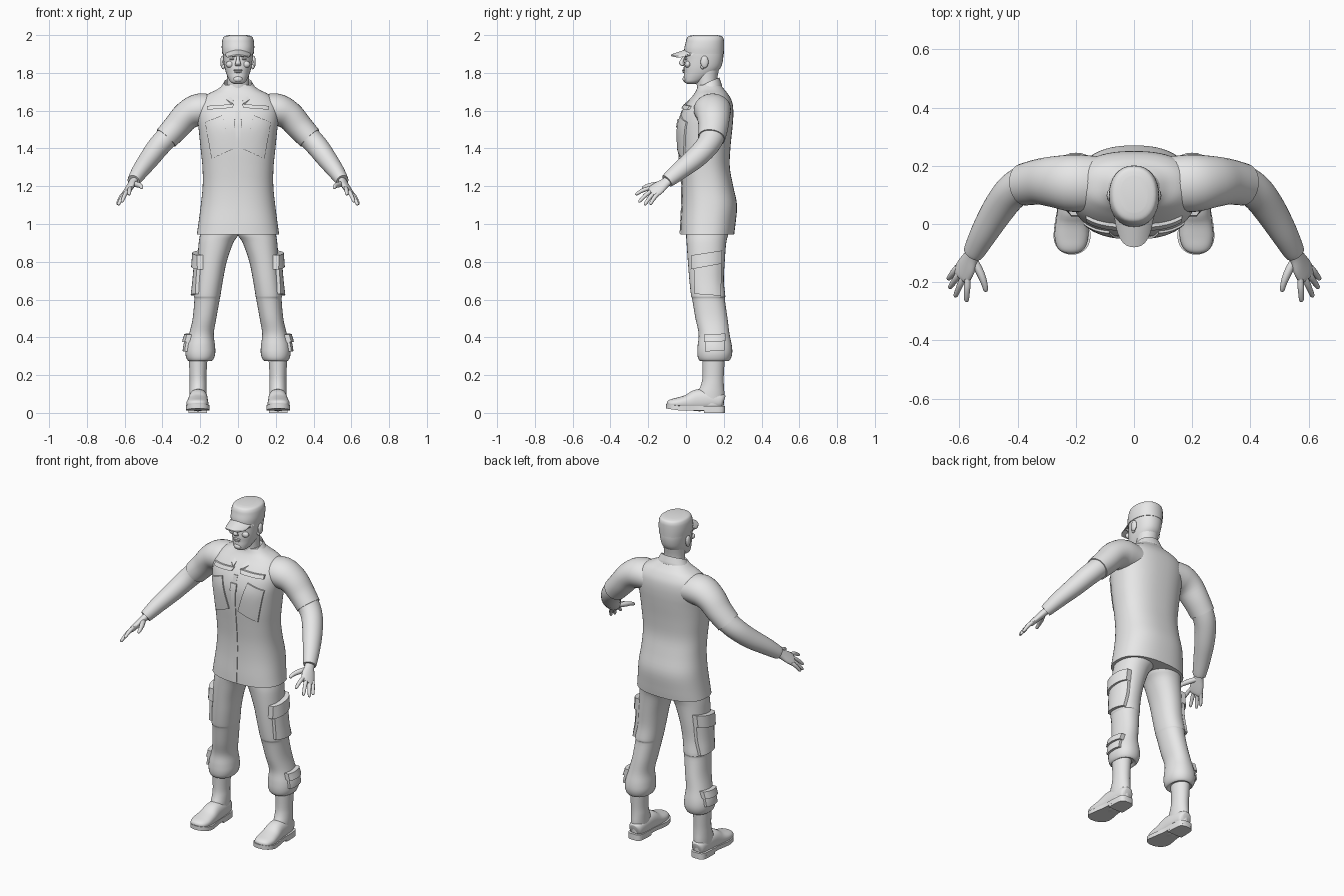
import bpy, bmesh, math
from mathutils import Vector
from mathutils.bvhtree import BVHTree

if "Cube" in bpy.data.objects:
    bpy.data.objects.remove(bpy.data.objects["Cube"])

grey = bpy.data.materials.new("plain grey")
grey.diffuse_color = (0.8, 0.8, 0.8, 1)
grey.use_nodes = True
grey.node_tree.nodes["Principled BSDF"].inputs["Base Color"].default_value = grey.diffuse_color
X, Y, Z = Vector((1, 0, 0)), Vector((0, 1, 0)), Vector((0, 0, 1))


def finish(name, bm, mirror=False, angle=40):
    bmesh.ops.recalc_face_normals(bm, faces=bm.faces[:])
    me = bpy.data.meshes.new(name)
    bm.to_mesh(me)
    bm.free()
    me.materials.append(grey)
    me.shade_smooth()
    me.set_sharp_from_angle(angle=math.radians(angle))
    ob = bpy.data.objects.new(name, me)
    bpy.context.collection.objects.link(ob)
    if mirror:
        ob.modifiers.new("mirror", 'MIRROR').use_mirror_merge = False
    return ob


def smooth_rows(rows, k):
    """Catmull-Rom interpolation of parameter rows."""
    out = []
    for i in range(len(rows) - 1):
        p0, p1, p2, p3 = (rows[max(0, min(len(rows) - 1, i + d))] for d in (-1, 0, 1, 2))
        for s in range(k):
            t = s / k
            out.append([0.5 * (2 * b + (c - a) * t + (2 * a - 5 * b + 4 * c - d) * t * t
                               + (3 * b - a - 3 * c + d) * t ** 3)
                        for a, b, c, d in zip(p0, p1, p2, p3)])
    return out + [list(rows[-1])]


def loft(name, rows, side=None, n=32, k=4, power=2.0, mirror=False):
    """Rows are (x, y, z, ra, rb). Rings lie flat, or follow the path if side is given."""
    rows = smooth_rows(rows, k)
    pts = [Vector(r[:3]) for r in rows]
    bm = bmesh.new()
    rings = []
    for i, r in enumerate(rows):
        a, b = X, Y
        if side is not None:
            t = (pts[min(i + 1, len(pts) - 1)] - pts[max(i - 1, 0)]).normalized()
            a = (side - t * side.dot(t)).normalized()
            b = t.cross(a)
        ring = []
        for j in range(n):
            c, s = math.cos(2 * math.pi * j / n), math.sin(2 * math.pi * j / n)
            u = math.copysign(abs(c) ** (2 / power), c) * max(r[3], 0.001)
            v = math.copysign(abs(s) ** (2 / power), s) * max(r[4], 0.001)
            ring.append(bm.verts.new(pts[i] + a * u + b * v))
        rings.append(ring)
    for r0, r1 in zip(rings, rings[1:]):
        for j in range(n):
            bm.faces.new((r0[j], r0[(j + 1) % n], r1[(j + 1) % n], r1[j]))
    bm.faces.new(rings[0])
    bm.faces.new(rings[-1])
    return finish(name, bm, mirror)


def stack(rows):
    """(z, y_front, y_back, half_width) -> flat loft rows."""
    return [(0, (f + b) / 2, z, w, (b - f) / 2) for z, f, b, w in rows]


def sheet(name, fn, nu, nv, push, mirror=False):
    """Grid surface fn(u, v), thickened by the vector push."""
    bm = bmesh.new()
    g = [[bm.verts.new(fn(i / nu, j / nv)) for j in range(nv + 1)] for i in range(nu + 1)]
    for i in range(nu):
        for j in range(nv):
            bm.faces.new((g[i][j], g[i + 1][j], g[i + 1][j + 1], g[i][j + 1]))
    ext = bmesh.ops.extrude_face_region(bm, geom=bm.faces[:], use_keep_orig=True)
    bmesh.ops.translate(bm, verts=[v for v in ext["geom"] if isinstance(v, bmesh.types.BMVert)], vec=push)
    return finish(name, bm, mirror)


def patch(name, target, quad, axis, thick, mirror=True):
    """Cloth plate laid onto target; quad is four (h, z) corners seen along axis."""
    me = target.data
    tree = BVHTree.FromPolygons([v.co for v in me.vertices], [p.vertices[:] for p in me.polygons])
    ray = Y if axis == 'y' else -X
    q = [Vector(c) for c in quad]

    def fn(u, v):
        h, z = q[0].lerp(q[1], u).lerp(q[3].lerp(q[2], u), v)
        start = Vector((h, -1, z)) if axis == 'y' else Vector((1, h, z))
        hit = tree.ray_cast(start, ray)[0] or tree.find_nearest(start)[0]
        return hit - ray * thick
    return sheet(name, fn, 8, 8, ray * (thick + 0.006), mirror)


def ball(name, loc, size, mirror=False):
    bm = bmesh.new()
    bmesh.ops.create_uvsphere(bm, u_segments=16, v_segments=10, radius=1)
    for v in bm.verts:
        v.co = Vector(loc) + Vector([a * b for a, b in zip(v.co, size)])
    return finish(name, bm, mirror)


# jacket body
jacket = loft("jacket", stack([
    (.945, -.03, .255, .218), (1.0, -.028, .262, .21), (1.1, -.022, .27, .197),
    (1.2, -.022, .25, .187), (1.3, -.03, .232, .188), (1.4, -.04, .235, .198),
    (1.5, -.045, .245, .208), (1.56, -.035, .25, .215), (1.61, -.015, .25, .215),
    (1.65, .012, .243, .20), (1.685, .04, .225, .165), (1.71, .055, .205, .115),
    (1.735, .062, .185, .08)]), n=56, power=2.4)
patch("front_placket", jacket, [(-.013, .95), (.013, .95), (.013, 1.6), (-.013, 1.6)], 'y', .004, False)
patch("rank_tab", jacket, [(-.02, 1.51), (.02, 1.51), (.02, 1.555), (-.02, 1.555)], 'y', .008, False)
patch("chest_pocket", jacket, [(.03, 1.395), (.14, 1.345), (.175, 1.54), (.085, 1.575)], 'y', .008)
patch("chest_flap", jacket, [(.03, 1.615), (.165, 1.605), (.165, 1.625), (.02, 1.635)], 'y', .012)


# collar wrapped round the neck, open at the front
def collar(u, v):
    t = 2 * u - 1
    f, a = abs(t), math.radians(165) * t
    rx = .074 + (.022 + .012 * f) * v
    ry = .062 + (.013 + .05 * f * f) * v
    z = 1.775 - .085 * f * f - (.04 + .012 * f) * v
    return Vector((rx * math.sin(a), .115 + ry * math.cos(a), z))


sheet("collar", collar, 32, 4, Vector((0, 0, -.008)))

# arms with an outer upper sleeve
arm = [(.10, .14, 1.60, .085, .07), (.20, .14, 1.605, .093, .08), (.27, .145, 1.575, .083, .071),
       (.325, .145, 1.515, .073, .065), (.38, .135, 1.455, .066, .06), (.425, .105, 1.405, .061, .058),
       (.47, .045, 1.345, .057, .053), (.515, -.03, 1.285, .049, .045), (.545, -.085, 1.24, .041, .037),
       (.553, -.10, 1.228, .037, .033)]
loft("arm", arm, side=Y, mirror=True)
loft("upper_sleeve", [r[:3] + (r[3] + .006, r[4] + .006) for r in arm[:5]], side=Y, mirror=True)

# hands
across = Vector((.062, .077, -.055)).normalized()
knuckle = Vector((.595, -.18, 1.165))
loft("palm", [(.545, -.085, 1.238, .028, .022), (.558, -.11, 1.218, .029, .02),
              (.575, -.145, 1.192, .04, .018), (.592, -.175, 1.168, .041, .015),
              (.597, -.185, 1.162, .036, .009)], side=across, n=20, mirror=True)
tips = {"index_finger": (.576, -.267, 1.155), "middle_finger": (.615, -.25, 1.115),
        "ring_finger": (.634, -.22, 1.10), "little_finger": (.639, -.19, 1.103)}
for i, (name, tip) in enumerate(tips.items()):
    base = knuckle + across * (-.031 + .0205 * i) - Vector((.006, -.012, -.01))
    rows = [tuple(base.lerp(Vector(tip), t) + Z * .006 * math.sin(math.pi * t)) + (r, r)
            for t, r in ((0, .0105), (.35, .0112), (.65, .01), (.93, .008), (1, .003))]
    loft(name, rows, side=across, n=12, k=3, mirror=True)
loft("thumb", [(.553, -.12, 1.213, .014, .014), (.53, -.165, 1.208, .015, .014),
               (.516, -.2, 1.202, .012, .011), (.51, -.226, 1.192, .009, .008),
               (.509, -.232, 1.189, .003, .003)], side=across, n=12, k=3, mirror=True)

# neck, head and face
loft("neck", stack([(1.62, .05, .18, .06), (1.70, .058, .172, .06), (1.76, .055, .165, .058),
                    (1.82, .05, .175, .06)]))
loft("head", stack([(1.742, .005, .05, .022), (1.752, -.008, .08, .04), (1.775, -.012, .125, .053),
                    (1.80, -.011, .16, .063), (1.83, -.012, .185, .071), (1.87, -.008, .196, .077),
                    (1.91, -.005, .197, .08), (1.95, .01, .19, .075)]), power=2.2)
loft("nose", [(0, -.008, 1.893, .006, .006), (0, -.018, 1.872, .009, .009), (0, -.025, 1.852, .014, .012),
              (0, -.018, 1.84, .015, .01), (0, -.012, 1.836, .008, .005)], n=16)
ball("brow", (.033, -.003, 1.89), (.024, .012, .007), True)
ball("eye", (.032, .0, 1.874), (.013, .011, .006), True)
ball("cheek", (.043, .009, 1.845), (.022, .016, .018), True)
ball("upper_lip", (0, -.012, 1.814), (.024, .008, .005))
ball("lower_lip", (0, -.012, 1.805), (.02, .008, .005))
ball("chin", (0, -.005, 1.767), (.024, .013, .016))
ball("ear", (.083, .098, 1.858), (.011, .021, .033), True)
ball("ear_lobe", (.078, .088, 1.832), (.009, .011, .013), True)

# cap and its brim
loft("cap", stack([(1.9, -.01, .2, .083), (1.93, -.009, .201, .086), (1.96, -.002, .201, .085),
                   (1.98, .003, .199, .081), (1.994, .014, .19, .071), (2.0, .04, .165, .045)]), power=2.2)


def brim(u, v):
    t = 2 * u - 1
    edge = math.sqrt(max(0, 1 - abs(t) ** 3.5))
    return Vector((t * (.077 - .01 * v), .045 * t * t - v * (.08 * edge + .012 * t * t),
                   1.925 - .024 * t * t - .028 * v * edge))


sheet("cap_brim", brim, 24, 8, Vector((0, 0, -.007)))


# trousers: (z, x_inner, x_outer, y_front, y_back)
def limb(rows):
    return [((a + b) / 2, (f + k) / 2, z, (b - a) / 2, (k - f) / 2) for z, a, b, f, k in rows]


leg = loft("trouser_leg", limb([
    (1.02, -.01, .19, .0, .235), (.95, -.005, .2, .0, .225), (.90, .025, .208, .003, .213),
    (.80, .06, .216, .01, .205), (.70, .08, .224, .018, .2), (.62, .093, .233, .027, .208),
    (.60, .097, .231, .033, .206), (.5, .115, .24, .05, .22), (.42, .128, .258, .067, .23),
    (.36, .122, .275, .062, .242), (.32, .12, .279, .06, .245), (.29, .127, .273, .064, .238),
    (.275, .14, .262, .075, .225), (.285, .155, .25, .09, .21)]), power=2.2, mirror=True)
patch("thigh_pocket", leg, [(.045, .63), (.185, .62), (.19, .82), (.04, .79)], 'x', .018)
patch("thigh_pocket_flap", leg, [(.025, .76), (.19, .79), (.192, .86), (.03, .835)], 'x', .03)
patch("calf_pocket", leg, [(.10, .325), (.205, .33), (.205, .4), (.10, .395)], 'x', .014)
patch("calf_pocket_flap", leg, [(.095, .375), (.21, .38), (.21, .42), (.095, .415)], 'x', .026)

# boots
loft("boot_shaft", limb([(.04, .167, .255, .06, .2), (.10, .166, .257, .06, .203), (.15, .166, .256, .08, .2),
                         (.2, .167, .256, .088, .2), (.31, .16, .262, .085, .207)]), mirror=True)
loft("boot_foot", [(.21, .2, .06, .022, .03), (.21, .185, .063, .04, .042), (.21, .12, .068, .048, .055),
                   (.211, .06, .066, .051, .058), (.213, .01, .055, .055, .043), (.215, -.04, .05, .058, .032),
                   (.216, -.075, .047, .05, .026), (.216, -.092, .044, .036, .02),
                   (.216, -.099, .042, .015, .01)], side=X, power=2.3, mirror=True)


def sole(name, rows, z0, z1):
    """Flat slab from (y, half_width) rows."""
    rows = smooth_rows(rows, 3)
    bm = bmesh.new()
    edge = [(.213 + w, y) for y, w in rows] + [(.213 - w, y) for y, w in reversed(rows)]
    face = bm.faces.new([bm.verts.new((x, y, z0 + max(0, -y - .03) * .15)) for x, y in edge])
    ext = bmesh.ops.extrude_face_region(bm, geom=[face], use_keep_orig=True)
    bmesh.ops.translate(bm, verts=[v for v in ext["geom"] if isinstance(v, bmesh.types.BMVert)],
                        vec=(0, 0, z1 - z0))
    finish(name, bm, True)


sole("boot_sole", [(.206, .02), (.19, .042), (.12, .049), (.06, .05), (0, .06), (-.05, .063),
                   (-.08, .052), (-.098, .032), (-.105, .01)], .012, .036)
sole("boot_heel", [(.206, .02), (.19, .042), (.14, .048), (.095, .048)], 0, .02)
